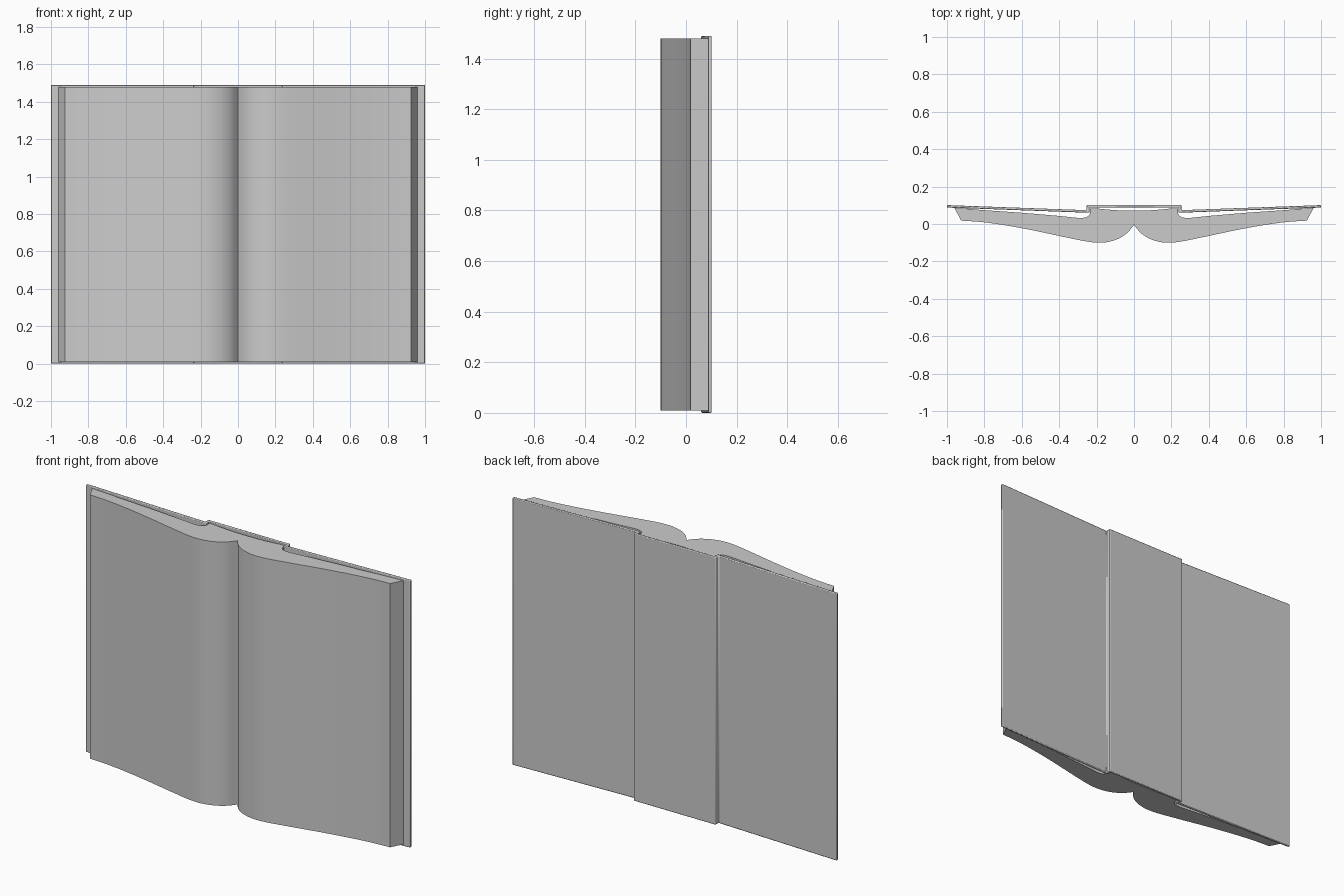
import bpy, bmesh
from mathutils import Vector

if "Cube" in bpy.data.objects:
    bpy.data.objects.remove(bpy.data.objects["Cube"])


def spline(pts, steps=6):
    """Catmull-Rom curve through the given points."""
    p = [Vector(q) for q in pts]
    p = [2 * p[0] - p[1]] + p + [2 * p[-1] - p[-2]]
    out = []
    for i in range(1, len(p) - 2):
        a, b, c, d = p[i - 1:i + 3]
        for s in range(steps):
            t = s / steps
            out.append(tuple(0.5 * (2 * b + (c - a) * t + (2 * a - 5 * b + 4 * c - d) * t ** 2
                                    + (3 * b - a - 3 * c + d) * t ** 3)))
    return out + [tuple(p[-2])]


def extrude_symmetric(name, half, z0, z1, angle):
    """Mirror a half outline (first and last point on x = 0) and extrude it upward."""
    outline = half + [(-x, y) for x, y in half[-2:0:-1]]
    bm = bmesh.new()
    face = bm.faces.new([bm.verts.new((x, y, z0)) for x, y in outline])
    top = bmesh.ops.extrude_face_region(bm, geom=[face])["geom"]
    verts = [g for g in top if isinstance(g, bmesh.types.BMVert)]
    bmesh.ops.translate(bm, verts=verts, vec=(0, 0, z1 - z0))
    bmesh.ops.recalc_face_normals(bm, faces=bm.faces)
    mesh = bpy.data.meshes.new(name)
    bm.to_mesh(mesh)
    bm.free()
    obj = bpy.data.objects.new(name, mesh)
    bpy.context.collection.objects.link(obj)
    bpy.ops.object.select_all(action='DESELECT')
    obj.select_set(True)
    bpy.context.view_layer.objects.active = obj
    bpy.ops.object.shade_smooth_by_angle(angle=angle)
    return obj


# Hard cover: raised spine, hinge steps and two tilted boards
cover = extrude_symmetric("cover", [
    (0, 0.101), (0.253, 0.101), (0.253, 0.074), (1.0, 0.101),
    (1.0, 0.088), (0.238, 0.06), (0.238, 0.088), (0, 0.088)], 0, 1.49, 0.6)
bevel = cover.modifiers.new("soft_edges", 'BEVEL')
bevel.width = 0.004
bevel.segments = 2
bevel.limit_method = 'ANGLE'

# Page block: curved open pages, slanted fore edge, hollow behind the hinge
front = spline([(0, -0.005), (0.035, -0.047), (0.08, -0.077), (0.13, -0.094), (0.18, -0.1),
                (0.25, -0.094), (0.38, -0.068), (0.55, -0.032), (0.7, -0.005),
                (0.82, 0.011), (0.925, 0.018)])
back = spline([(0.96, 0.087), (0.8, 0.074), (0.6, 0.06), (0.4, 0.043), (0.3, 0.033),
               (0.255, 0.037), (0.236, 0.056), (0.234, 0.084)])
spine = spline([(0.2, 0.083), (0.1, 0.074), (0, 0.071)], 4)
extrude_symmetric("pages", front + back + spine, 0.01, 1.48, 0.6)
